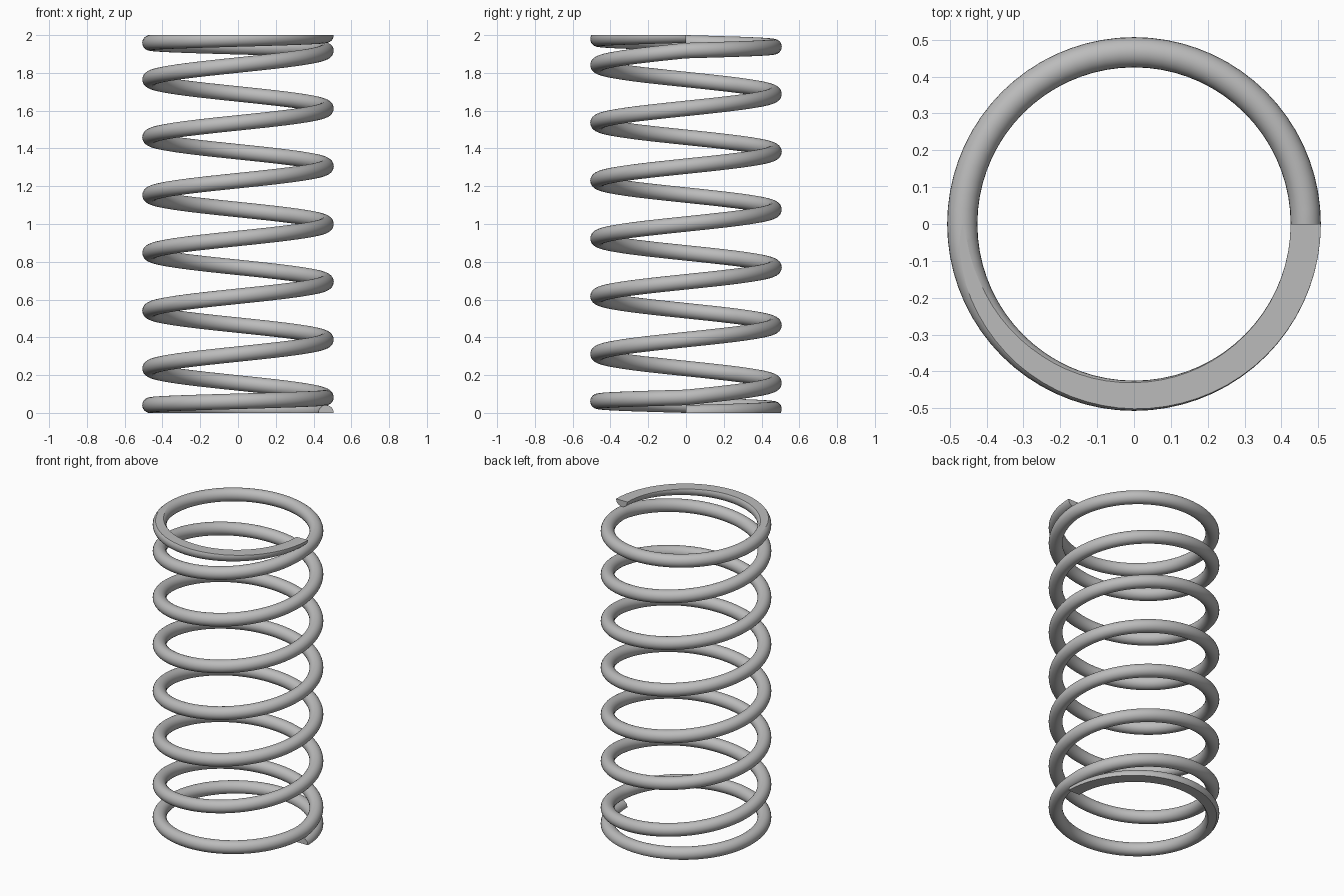
import bpy
import bmesh
from math import cos, sin, tau
from mathutils import Vector

if "Cube" in bpy.data.objects:
    bpy.data.objects.remove(bpy.data.objects["Cube"])

COIL_R, WIRE_R, HEIGHT = 0.466, 0.041, 2.0
ACTIVE_TURNS, STEPS, SIDES = 6, 72, 24
TURNS = ACTIVE_TURNS + 2
CLOSED_PITCH = 2 * WIRE_R
ACTIVE_PITCH = (HEIGHT - 2 * CLOSED_PITCH) / ACTIVE_TURNS


def centre_height(turn):
    """Closed first and last turns, open active turns between them."""
    closed = min(turn, 1) + max(turn - TURNS + 1, 0)
    return closed * CLOSED_PITCH + (turn - closed) * ACTIVE_PITCH


def wire_ring(bm, turn):
    """One circular section of the wire, in the radial plane."""
    a = tau * turn
    out = Vector((cos(a), sin(a), 0))
    centre = out * COIL_R + Vector((0, 0, centre_height(turn)))
    return [bm.verts.new(centre + out * WIRE_R * cos(tau * i / SIDES)
                         + Vector((0, 0, WIRE_R * sin(tau * i / SIDES))))
            for i in range(SIDES)]


def grind_flat(bm, z, direction):
    """Cut the wire level at height z and cap the cut."""
    cut = bmesh.ops.bisect_plane(
        bm, geom=bm.verts[:] + bm.edges[:] + bm.faces[:], dist=1e-6,
        plane_co=(0, 0, z), plane_no=(0, 0, direction), clear_outer=True)
    edges = [e for e in cut["geom_cut"]
             if isinstance(e, bmesh.types.BMEdge) and e.is_boundary]
    filled = bmesh.ops.holes_fill(bm, edges=edges, sides=0)["faces"]
    for f in filled:
        f.smooth = False


# Coiled wire
bm = bmesh.new()
rings = [wire_ring(bm, s / STEPS) for s in range(TURNS * STEPS + 1)]
for low, high in zip(rings, rings[1:]):
    for i in range(SIDES):
        j = (i + 1) % SIDES
        bm.faces.new((low[i], high[i], high[j], low[j])).smooth = True
bm.faces.new(rings[0])
bm.faces.new(rings[-1])

# Ground ends
grind_flat(bm, 0, -1)
grind_flat(bm, HEIGHT, 1)
bmesh.ops.recalc_face_normals(bm, faces=bm.faces[:])

mesh = bpy.data.meshes.new("coil_spring")
bm.to_mesh(mesh)
bm.free()
spring = bpy.data.objects.new("coil_spring", mesh)
bpy.context.collection.objects.link(spring)

# Steel colour
steel = bpy.data.materials.new("grey_steel")
steel.use_nodes = True
colour = (0.5, 0.5, 0.5, 1)
steel.diffuse_color = colour
steel.node_tree.nodes["Principled BSDF"].inputs["Base Color"].default_value = colour
mesh.materials.append(steel)
